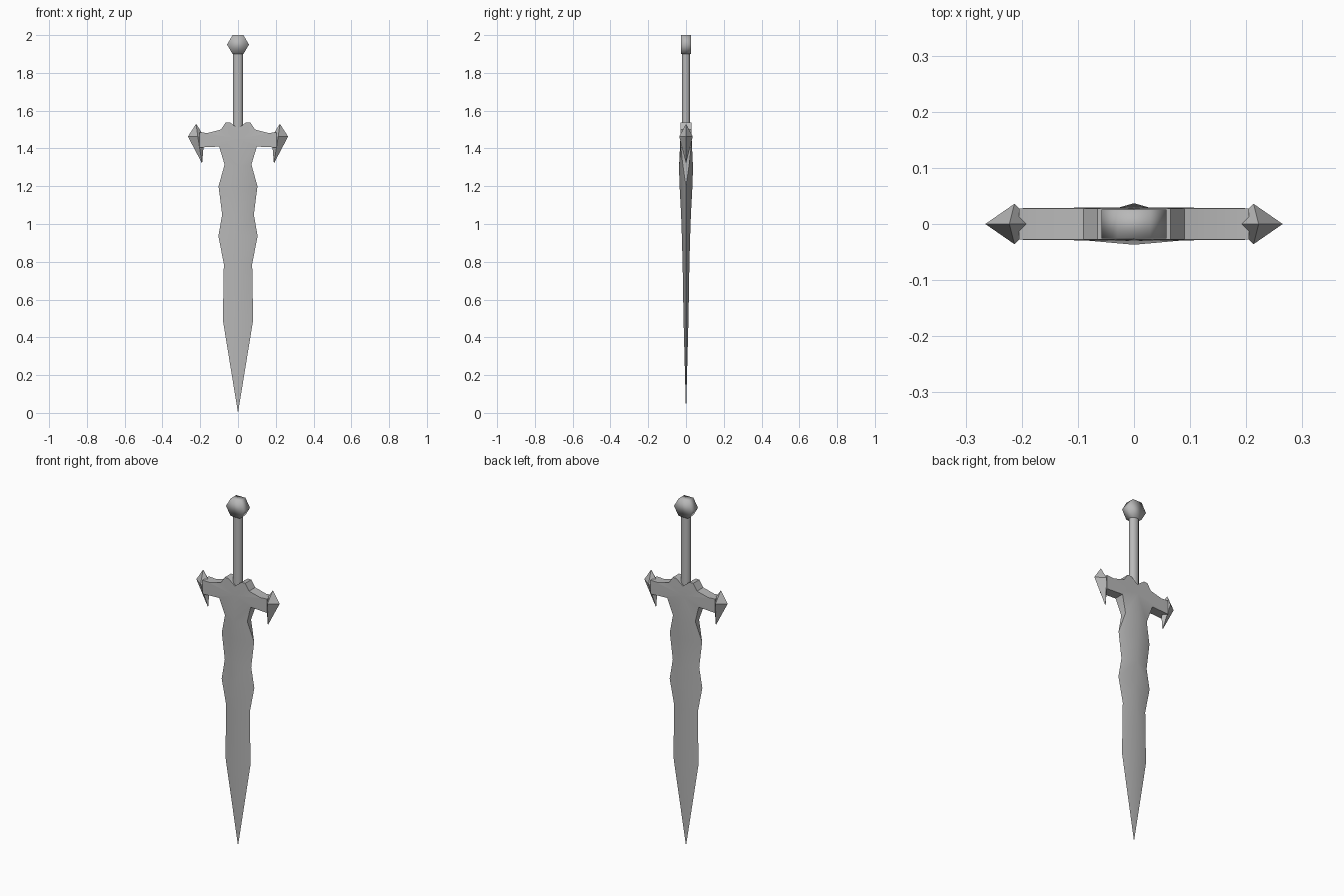
import bpy, bmesh, math

cube = bpy.data.objects.get("Cube")
if cube:
    bpy.data.objects.remove(cube, do_unlink=True)

steel = bpy.data.materials.new("grey steel")
steel.use_nodes = True
GREY = (0.48, 0.48, 0.48, 1)
steel.diffuse_color = GREY
steel.node_tree.nodes["Principled BSDF"].inputs["Base Color"].default_value = GREY


def finish(name, bm, angle):
    """Clean the mesh, make the object and shade it; angle 0 keeps it flat."""
    bmesh.ops.remove_doubles(bm, verts=bm.verts[:], dist=1e-4)
    bmesh.ops.recalc_face_normals(bm, faces=bm.faces[:])
    mesh = bpy.data.meshes.new(name)
    bm.to_mesh(mesh)
    bm.free()
    mesh.materials.append(steel)
    obj = bpy.data.objects.new(name, mesh)
    bpy.context.collection.objects.link(obj)
    if angle:
        bpy.ops.object.select_all(action="DESELECT")
        obj.select_set(True)
        bpy.context.view_layer.objects.active = obj
        bpy.ops.object.shade_smooth_by_angle(angle=math.radians(angle))
    return obj


def prism(name, profile, place, half, angle):
    """Extrude a closed outline; place(a, b, depth) maps it into space."""
    bm = bmesh.new()
    ends = [[bm.verts.new(place(a, b, d)) for a, b in profile] for d in half]
    for ring in ends:
        bm.faces.new(ring)
    n = len(profile)
    for i in range(n):
        j = (i + 1) % n
        bm.faces.new((ends[0][i], ends[0][j], ends[1][j], ends[1][i]))
    return finish(name, bm, angle)


# Blade and guard: (ridge z, ridge depth, edge x, edge z, edge depth)
T = 0.028
rows = [
    (0, 0, 0, 0, 0),
    (.49, .013, .08, .49, 0),
    (.79, .018, .075, .79, 0),
    (.935, .022, .104, .935, 0),
    (1.05, .026, .084, 1.05, 0),
    (1.2, .034, .103, 1.2, 0),
    (1.3, .037, .071, 1.315, .017),
    (1.45, .030, .10, 1.41, T),
    # arm
    (1.45, .030, .205, 1.405, T),
    (1.45, .030, .205, 1.485, T),
    (1.45, .030, .16, 1.482, T),
    (1.45, .030, .09, 1.50, T),
    # horn and notch
    (1.505, T, .065, 1.538, T),
    (1.505, T, .042, 1.538, T),
    (1.505, T, 0, 1.505, T),
]
bm = bmesh.new()
sections = [[bm.verts.new(p) for p in
             ((0, -r, rz), (x, -t, z), (x, t, z), (0, r, rz))]
            for rz, r, x, z, t in rows]
for low, high in zip(sections, sections[1:]):
    for i in range(3):
        bm.faces.new((low[i], low[i + 1], high[i + 1], high[i]))
bmesh.ops.remove_doubles(bm, verts=bm.verts[:], dist=1e-4)
bmesh.ops.mirror(bm, geom=bm.verts[:] + bm.edges[:] + bm.faces[:],
                 axis="X", merge_dist=1e-4)
finish("blade_and_guard", bm, 42)

# Spikes on the guard ends
for side, label in ((1, "left"), (-1, "right")):
    bm = bmesh.new()
    top, bottom = [bm.verts.new((side * x, 0, z))
                   for x, z in ((.222, 1.53), (.19, 1.32))]
    ring = [bm.verts.new((side * x, y, 1.463))
            for x, y in ((.265, 0), (.213, .036), (.178, 0), (.213, -.036))]
    for i in range(4):
        for tip in (top, bottom):
            bm.faces.new((ring[i], ring[(i + 1) % 4], tip))
    finish(label + "_guard_spike", bm, 0)

# Eight-sided grip
octagon = [(.029 * math.cos(a), .023 * math.sin(a))
           for a in (math.pi * (i + .5) / 4 for i in range(8))]
prism("grip", octagon, lambda a, b, d: (a, b, d), (1.47, 1.92), 60)

# Hexagonal pommel
hexagon = [(.058 * math.cos(a), 1.95 + .05 * math.sin(a) / math.sin(math.pi / 3))
           for a in (math.pi * i / 3 for i in range(6))]
prism("pommel", hexagon, lambda a, b, d: (a, d, b), (-.026, .026), 100)
